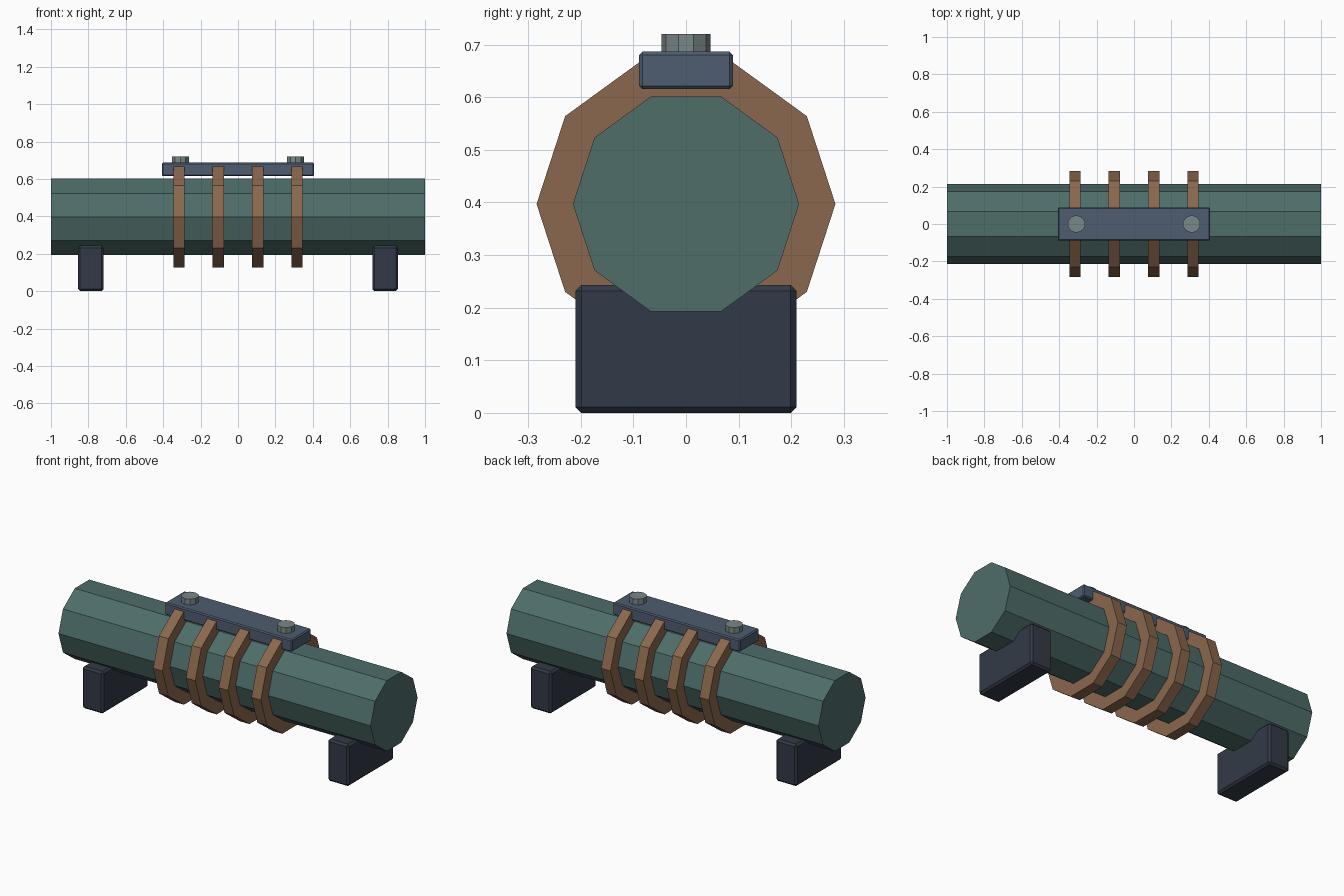
import bpy
import bmesh
import math
from mathutils import Matrix

default = bpy.data.objects.get("Cube")
if default:
    bpy.data.objects.remove(default, do_unlink=True)

AXIS_Z = 0.397  # height of the pipe axis
SIDES = 10


def material(name, rgb):
    linear = [((c / 255 + 0.055) / 1.055) ** 2.4 for c in rgb] + [1.0]
    mat = bpy.data.materials.new(name)
    mat.use_nodes = True
    mat.diffuse_color = linear
    mat.node_tree.nodes["Principled BSDF"].inputs["Base Color"].default_value = linear
    return mat


def finish(name, bm, mat, location):
    bmesh.ops.recalc_face_normals(bm, faces=bm.faces)
    mesh = bpy.data.meshes.new(name)
    bm.to_mesh(mesh)
    bm.free()
    mesh.materials.append(mat)
    obj = bpy.data.objects.new(name, mesh)
    obj.location = location
    bpy.context.collection.objects.link(obj)
    return obj


def prism(name, radius, length, mat, location, along_x=False):
    """Ten-sided prism with corners on the y axis."""
    bm = bmesh.new()
    bmesh.ops.create_cone(bm, cap_ends=True, segments=SIDES, radius1=radius,
                          radius2=radius, depth=length)
    # the primitive already starts with a corner on +y
    if along_x:
        bmesh.ops.transform(bm, matrix=Matrix.Rotation(math.pi / 2, 4, "Y"), verts=bm.verts)
    return finish(name, bm, mat, location)


def ring(name, outer, inner, width, mat, location):
    """Flat-sided band around the x axis."""
    bm = bmesh.new()
    loops = []
    for i in range(SIDES):
        a = math.tau * i / SIDES
        section = ((outer, -1), (outer, 1), (inner, 1), (inner, -1))
        loops.append([bm.verts.new((s * width / 2, r * math.cos(a), r * math.sin(a)))
                      for r, s in section])
    for i, cur in enumerate(loops):
        nxt = loops[(i + 1) % SIDES]
        for j in range(4):
            k = (j + 1) % 4
            bm.faces.new((cur[j], cur[k], nxt[k], nxt[j]))
    return finish(name, bm, mat, location)


def block(name, size, bevel, mat, location):
    bm = bmesh.new()
    bmesh.ops.create_cube(bm, size=1)
    bmesh.ops.scale(bm, vec=size, verts=bm.verts)
    obj = finish(name, bm, mat, location)
    mod = obj.modifiers.new("Chamfer", "BEVEL")
    mod.width = bevel
    mod.segments = 1
    return obj


teal = material("teal pipe paint", (78, 109, 105))
brown = material("brown strap", (139, 103, 77))
navy = material("dark navy support", (50, 58, 71))
slate = material("slate plate", (78, 93, 112))
steel = material("grey steel", (122, 135, 135))

# Pipe
prism("pipe", 0.215, 2.0, teal, (0, 0, AXIS_Z), along_x=True)

# Straps around the pipe
for i in range(4):
    ring(f"strap_{i + 1}", 0.284, 0.21, 0.06, brown, (-0.315 + 0.21 * i, 0, AXIS_Z))

# Clamp plate on top
block("clamp_plate", (0.815, 0.178, 0.071), 0.006, slate, (0, 0, 0.651))

# Supports and bolts at each end
for side, s in (("right", -1), ("left", 1)):
    block(f"{side}_support", (0.135, 0.42, 0.243), 0.011, navy, (s * 0.787, 0, 0.1215))
    prism(f"{side}_bolt", 0.047, 0.05, steel, (s * 0.308, 0, 0.695))
